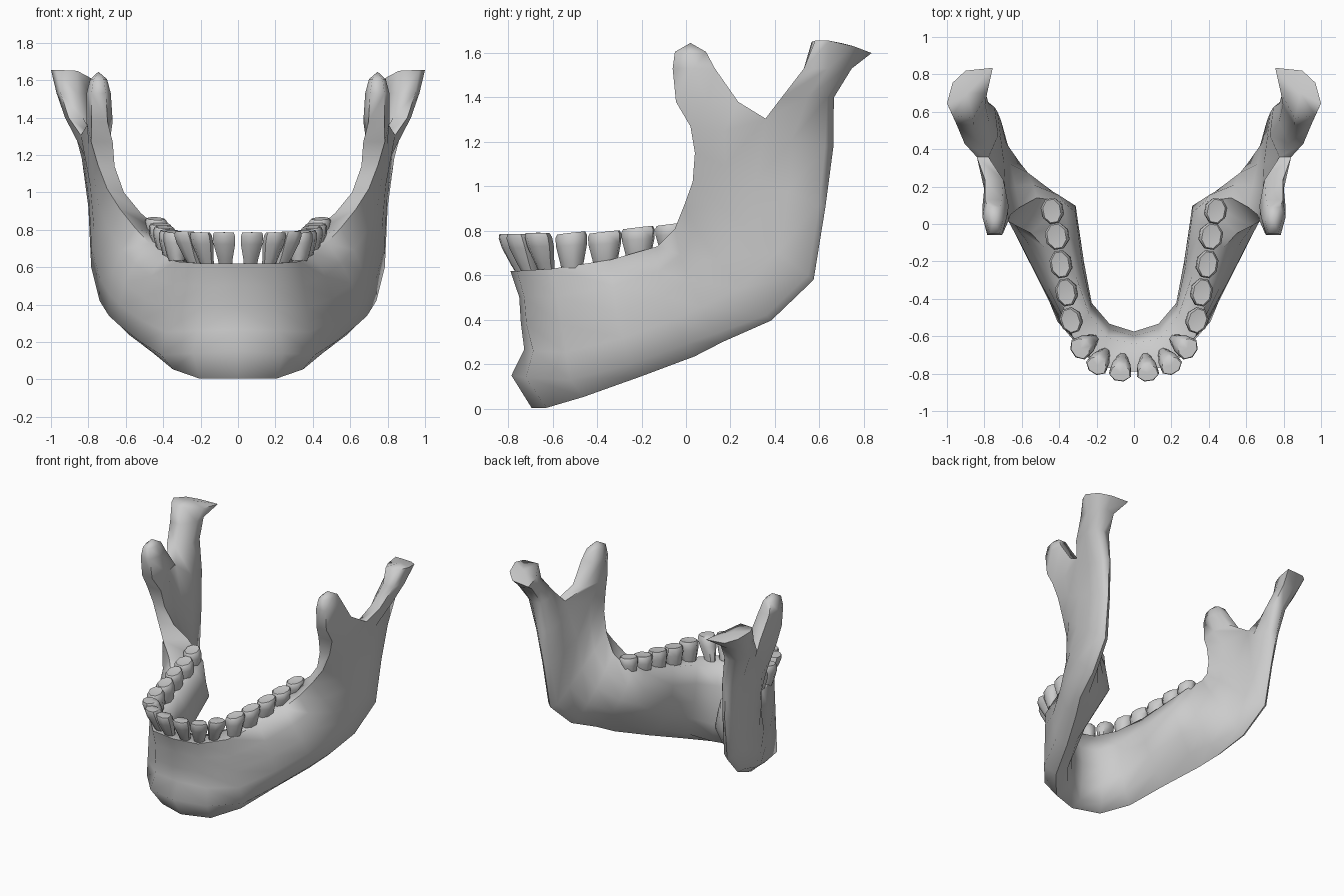
import bpy, bmesh, math
from mathutils import Vector as V

if "Cube" in bpy.data.objects:
    bpy.data.objects.remove(bpy.data.objects["Cube"])


def finish(bm, name, angle):
    bmesh.ops.recalc_face_normals(bm, faces=bm.faces)
    me = bpy.data.meshes.new(name)
    bm.to_mesh(me)
    bm.free()
    ob = bpy.data.objects.new(name, me)
    bpy.context.collection.objects.link(ob)
    mod = ob.modifiers.new("mirror", 'MIRROR')
    mod.use_clip = True
    mod.merge_threshold = 0.002
    bpy.context.view_layer.objects.active = ob
    ob.select_set(True)
    bpy.ops.object.shade_smooth_by_angle(angle=math.radians(angle))
    ob.select_set(False)
    return ob


def add(bm, pts):
    return [bm.verts.new(p) for p in pts]


def bridge(bm, a, b):
    n = len(a)
    for i in range(n):
        j = (i + 1) % n
        bm.faces.new((a[i], a[j], b[j], b[i]))


def cap(bm, ring, lift):
    c = sum((v.co for v in ring), V()) / len(ring) + V((0, 0, lift))
    top = bm.verts.new(c)
    for i in range(len(ring)):
        bm.faces.new((ring[i], ring[(i + 1) % len(ring)], top))


def section(ot, ob, it, ib, bo, bi):
    """Bone cross-section: outer wall, rounded lower/rear edge, inner wall."""
    ot, ob, it, ib = V(ot), V(ob), V(it), V(ib)
    out = (ot + ob - it - ib)
    out.z = 0
    out.normalize()
    down = (ob + ib - ot - it).normalized()
    outer = [ot.lerp(ob, t) + out * bo * math.sin(math.pi * t) for t in (0, .25, .5, .75, 1)]
    inner = [ib.lerp(it, t) - out * bi * math.sin(math.pi * t) for t in (0, .25, .5, .75, 1)]
    edge = (ob + ib) / 2 + down * (ob - ib).length * 0.42
    return outer + [edge] + inner


# Sections: outer top, outer bottom, inner top, inner bottom, outer/inner bulge
body = [
    ((0, -.79, .62), (0, -.785, .15), (0, -.64, .61), (0, -.61, .035), -.055, .05),
    ((.19, -.76, .62), (.24, -.72, .14), (.14, -.61, .62), (.16, -.55, .045), -.035, .05),
    ((.33, -.60, .63), (.41, -.52, .13), (.24, -.48, .64), (.27, -.42, .12), 0, .04),
    ((.41, -.34, .67), (.52, -.25, .20), (.31, -.28, .68), (.37, -.19, .22), .04, .08),
    ((.475, -.13, .73), (.635, .0, .29), (.36, .0, .74), (.48, .05, .31), .065, .13),
    ((.55, -.05, .81), (.69, .14, .34), (.38, .12, .77), (.57, .17, .36), .06, .05),
]
ramus = [
    ((.63, -.01, .91), (.74, .36, .42), (.52, .14, .89), (.66, .37, .43), .05, .03),
    ((.70, .03, 1.02), (.785, .55, .60), (.61, .09, 1.0), (.71, .55, .60), .03, 0),
    ((.75, .04, 1.15), (.80, .60, .92), (.66, .05, 1.14), (.73, .60, .92), .015, 0),
    ((.785, .02, 1.27), (.835, .625, 1.18), (.67, .02, 1.27), (.745, .625, 1.18), 0, 0),
]
bm = bmesh.new()
rings = [section(*s) for s in body + ramus]
for r in rings[:2]:                    # hollow above the chin
    r[2].y -= .01
    r[3].y += .02
rings[-1][2] += V((.03, .035, .08))    # saddle of the notch between the processes
rings[-1][8] += V((.07, .035, .08))
loops = [add(bm, r) for r in rings]
for a, b in zip(loops, loops[1:]):
    bridge(bm, a, b)
last = loops[-1]

# Front process rising from the forward half of the last section
prev = [last[i] for i in (10, 0, 1, 2, 8, 9)]
for z, xi, xo, yf, yb in ((1.38, .67, .81, -.045, .235), (1.53, .68, .81, -.06, .13),
                          (1.605, .70, .79, -.05, .09)):
    w, ym = (xo - xi) * .2, (yf + yb) / 2
    ring = add(bm, [(xi + w, yf, z), (xo - w, yf, z), (xo, ym, z),
                    (xo - w * .5, yb, z), (xi + w, yb, z), (xi, ym, z)])
    bridge(bm, prev, ring)
    prev = ring
cap(bm, prev, .04)

# Rear neck and the skewed joint head
prev = [last[i] for i in (2, 3, 4, 5, 6, 7, 8)]
for z, xi, xo, yf, yb in ((1.40, .765, .925, .43, .665), (1.53, .785, .97, .53, .745)):
    w, ym = (xo - xi) * .2, (yf + yb) / 2
    ring = add(bm, [(xo - w * .6, yf, z), (xo, ym, z), (xo - w, yb - .03, z), ((xi + xo) / 2, yb, z),
                    (xi + w * .4, yb - .02, z), (xi + w * .3, ym, z), (xi + w * 2, yf, z)])
    bridge(bm, prev, ring)
    prev = ring
ring = add(bm, [(.97, .58, 1.655), (1.0, .645, 1.655), (.97, .755, 1.63), (.90, .82, 1.605),
                (.755, .835, 1.60), (.785, .70, 1.61), (.86, .565, 1.65)])
bridge(bm, prev, ring)
cap(bm, ring, .015)
finish(bm, "jaw_bone", 75)

# Teeth: x, y, base z, top z, width along the arch, depth across it
teeth = [
    (.07, -.77, .63, .785, .12, .11), (.185, -.735, .63, .785, .12, .11),
    (.265, -.65, .64, .79, .125, .12), (.335, -.515, .65, .79, .135, .115),
    (.36, -.365, .66, .795, .145, .115), (.39, -.215, .68, .815, .145, .115),
    (.41, -.065, .71, .83, .14, .125), (.435, .07, .74, .86, .135, .115),
]
bm = bmesh.new()
for k, (x, y, z0, z1, w, d) in enumerate(teeth):
    a = V(teeth[k - 1][:2]) if k else V((-x, y))
    b = V(teeth[min(k + 1, 7)][:2])
    along = (b - a).normalized()
    out = V((along.y, -along.x))
    front = k < 3
    lean = .06 if front else .01
    base = .68 if front else .76
    prev = None
    for t, sw, sd in ((-.12, base - .08, .65), (.1, base, .8), (.6, .97, 1),
                      (.88, 1, .96), (1, .9, .78)):
        pts = []
        for i in range(8):
            ang = math.pi / 8 + i * math.pi / 4
            c, s = math.cos(ang) * w * .54 * sw, math.sin(ang) * d * .54 * sd
            # front crowns narrow toward the tongue side
            if front and s < 0:
                c *= .85
            p = V((x, y)) + along * c + out * (s + lean * (t - .6))
            # back crowns slope up toward the rear
            tilt = 0 if front else .12 * (along * c).y * t
            pts.append((p.x, p.y, z0 + (z1 - z0) * t + tilt))
        ring = add(bm, pts)
        if prev:
            bridge(bm, prev, ring)
        else:
            bm.faces.new(ring)
        prev = ring
    cap(bm, prev, .002 if front else -.008)
finish(bm, "teeth", 50)
